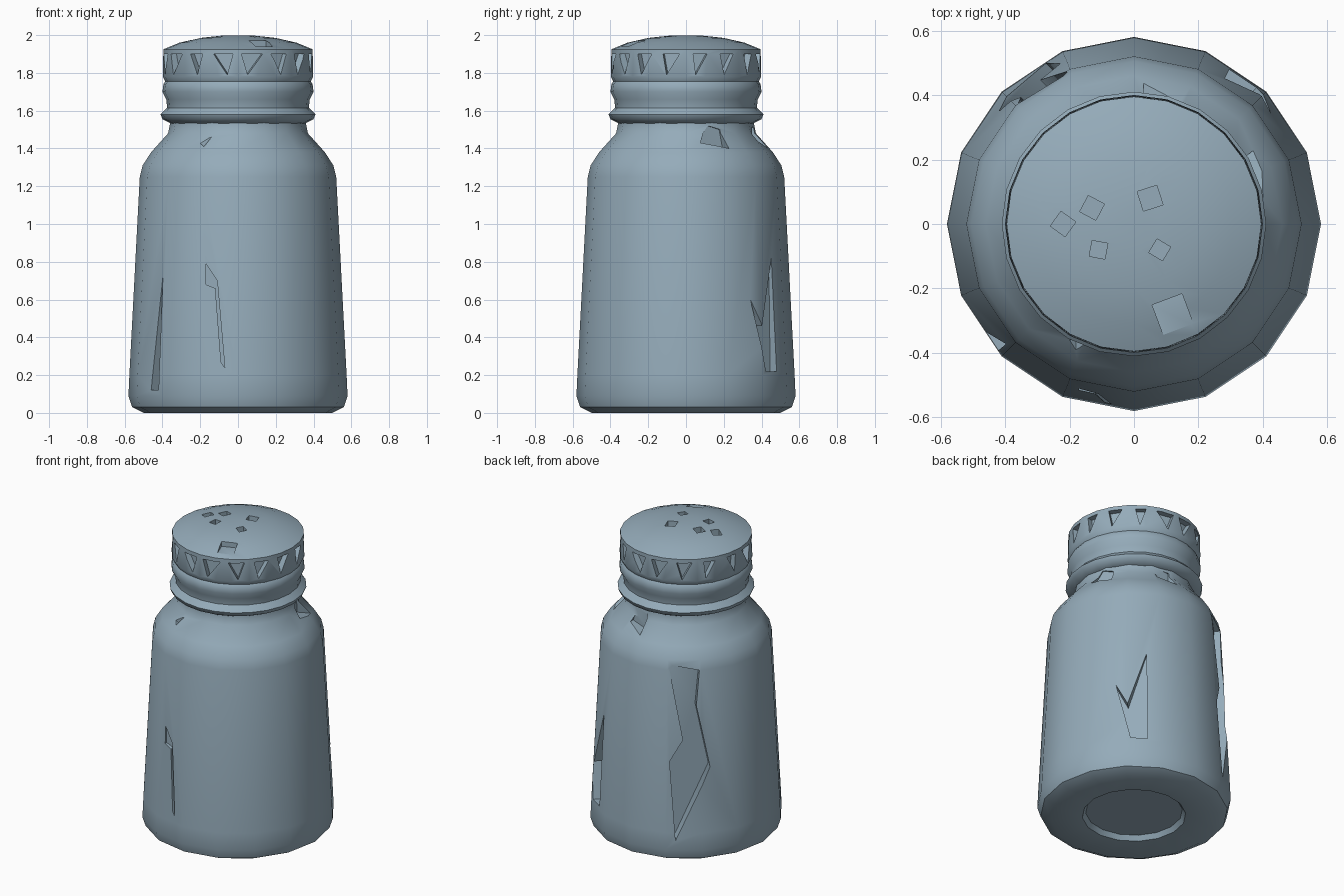
import bpy, bmesh, math, random
from mathutils import Vector

random.seed(4)
cube = bpy.data.objects.get("Cube")
if cube:
    bpy.data.objects.remove(cube, do_unlink=True)

mat = bpy.data.materials.new("blue grey")
mat.use_nodes = True
colour = (0.30, 0.41, 0.49, 1)
mat.diffuse_color = colour
mat.node_tree.nodes["Principled BSDF"].inputs["Base Color"].default_value = colour


def add_object(name, bm):
    bmesh.ops.recalc_face_normals(bm, faces=bm.faces)
    mesh = bpy.data.meshes.new(name)
    bm.to_mesh(mesh)
    bm.free()
    obj = bpy.data.objects.new(name, mesh)
    bpy.context.collection.objects.link(obj)
    mesh.materials.append(mat)
    return obj


def lathe(name, profile, sides):
    """Spin (radius, height) points; the first and last rings are closed."""
    bm = bmesh.new()
    rings = []
    for r, z in profile:
        rings.append([bm.verts.new((r * math.cos(math.tau * i / sides),
                                    r * math.sin(math.tau * i / sides), z))
                      for i in range(sides)])
    for a, b in zip(rings, rings[1:]):
        for i in range(sides):
            j = (i + 1) % sides
            bm.faces.new((a[i], a[j], b[j], b[i]))
    bm.faces.new(rings[0])
    bm.faces.new(rings[-1])
    return add_object(name, bm)


def prism(bm, start, end):
    a = [bm.verts.new(p) for p in start]
    b = [bm.verts.new(p) for p in end]
    bm.faces.new(a)
    bm.faces.new(b)
    for i in range(len(a)):
        j = (i + 1) % len(a)
        bm.faces.new((a[i], a[j], b[j], b[i]))


def side_cut(bm, degrees, outline, inner, outer=0.8):
    """Outline of (sideways, height) points pushed in from one direction."""
    a = math.radians(degrees)
    out = Vector((math.cos(a), math.sin(a), 0))
    side = Vector((-math.sin(a), math.cos(a), 0))
    flat = [side * u + Vector((0, 0, z)) for u, z in outline]
    prism(bm, [p + out * inner for p in flat], [p + out * outer for p in flat])


def carve(obj, bm):
    cutter = add_object("cutter", bm)
    cutter.hide_render = True
    mod = obj.modifiers.new("cuts", "BOOLEAN")
    mod.operation = "DIFFERENCE"
    mod.solver = "EXACT"
    mod.object = cutter
    graph = bpy.context.evaluated_depsgraph_get()
    result = bpy.data.meshes.new_from_object(obj.evaluated_get(graph))
    obj.modifiers.clear()
    obj.data = result
    bpy.data.objects.remove(cutter, do_unlink=True)


# Tapered jar with rounded shoulder and recessed base
jar = lathe("jar_body", [(0.29, 0.04), (0.31, 0.01), (0.50, 0.0), (0.56, 0.03),
                         (0.58, 0.09), (0.575, 0.2), (0.52, 1.25), (0.505, 1.31),
                         (0.46, 1.38), (0.37, 1.48), (0.36, 1.53), (0.35, 1.7)], 16)

# Torn openings in the jar wall
cuts = bmesh.new()
side_cut(cuts, -90, [(-0.17, 0.79), (-0.17, 0.68), (-0.12, 0.66),
                     (-0.09, 0.27), (-0.07, 0.24), (-0.11, 0.70)], 0.50)
side_cut(cuts, -140, [(-0.04, 0.12), (0.03, 0.12), (0.03, 0.73)], 0.50)
side_cut(cuts, 45, [(-0.06, 0.60), (0.01, 0.46), (0.12, 0.82),
                    (0.13, 0.22), (0.03, 0.22)], 0.50)
side_cut(cuts, 135, [(-0.19, 1.28), (-0.01, 1.25), (-0.03, 1.02),
                     (0.05, 0.62), (-0.16, 0.15), (-0.19, 0.66), (-0.11, 0.8)], 0.48)
side_cut(cuts, -90, [(-0.24, 1.46), (-0.14, 1.46), (-0.18, 1.41)], 0.36)
side_cut(cuts, 25, [(-0.10, 1.43), (0.05, 1.40), (0.03, 1.50), (-0.04, 1.52)], 0.35)
side_cut(cuts, 90, [(-0.14, 1.44), (-0.03, 1.40), (-0.03, 1.51), (-0.11, 1.52)], 0.35)
carve(jar, cuts)

# Screw cap with flared collar, rolled band and domed top
cap = lathe("cap", [(0.35, 1.53), (0.40, 1.555), (0.41, 1.58), (0.375, 1.615),
                    (0.38, 1.66), (0.40, 1.70), (0.395, 1.74), (0.385, 1.755),
                    (0.398, 1.78), (0.395, 1.925), (0.31, 1.96), (0.20, 1.985),
                    (0.08, 1.998)], 24)

# Jagged dents around the cap grip
cuts = bmesh.new()
for i in range(16):
    w = random.uniform(0.03, 0.06)
    tip = random.uniform(-0.03, 0.03)
    side_cut(cuts, i * 22.5 + 11, [(-w, 1.90), (w, 1.90), (tip, 1.79)], 0.355)

# Small sprinkle holes in the top
for x, y, r in [(-0.13, 0.05, 0.04), (-0.22, 0.0, 0.04), (0.05, 0.08, 0.045),
                (-0.11, -0.08, 0.035), (0.08, -0.08, 0.035), (0.12, -0.28, 0.07)]:
    turn = random.uniform(0, 2)
    ring = [Vector((x + r * math.cos(turn + k * math.tau / 4),
                    y + r * math.sin(turn + k * math.tau / 4), 0)) for k in range(4)]
    prism(cuts, [p + Vector((0, 0, 1.94)) for p in ring],
          [p + Vector((0, 0, 2.1)) for p in ring])
carve(cap, cuts)

# Smooth shading with sharp rims
bpy.ops.object.select_all(action="DESELECT")
for obj in (jar, cap):
    obj.select_set(True)
    bpy.context.view_layer.objects.active = obj
bpy.ops.object.shade_smooth_by_angle(angle=math.radians(42))
